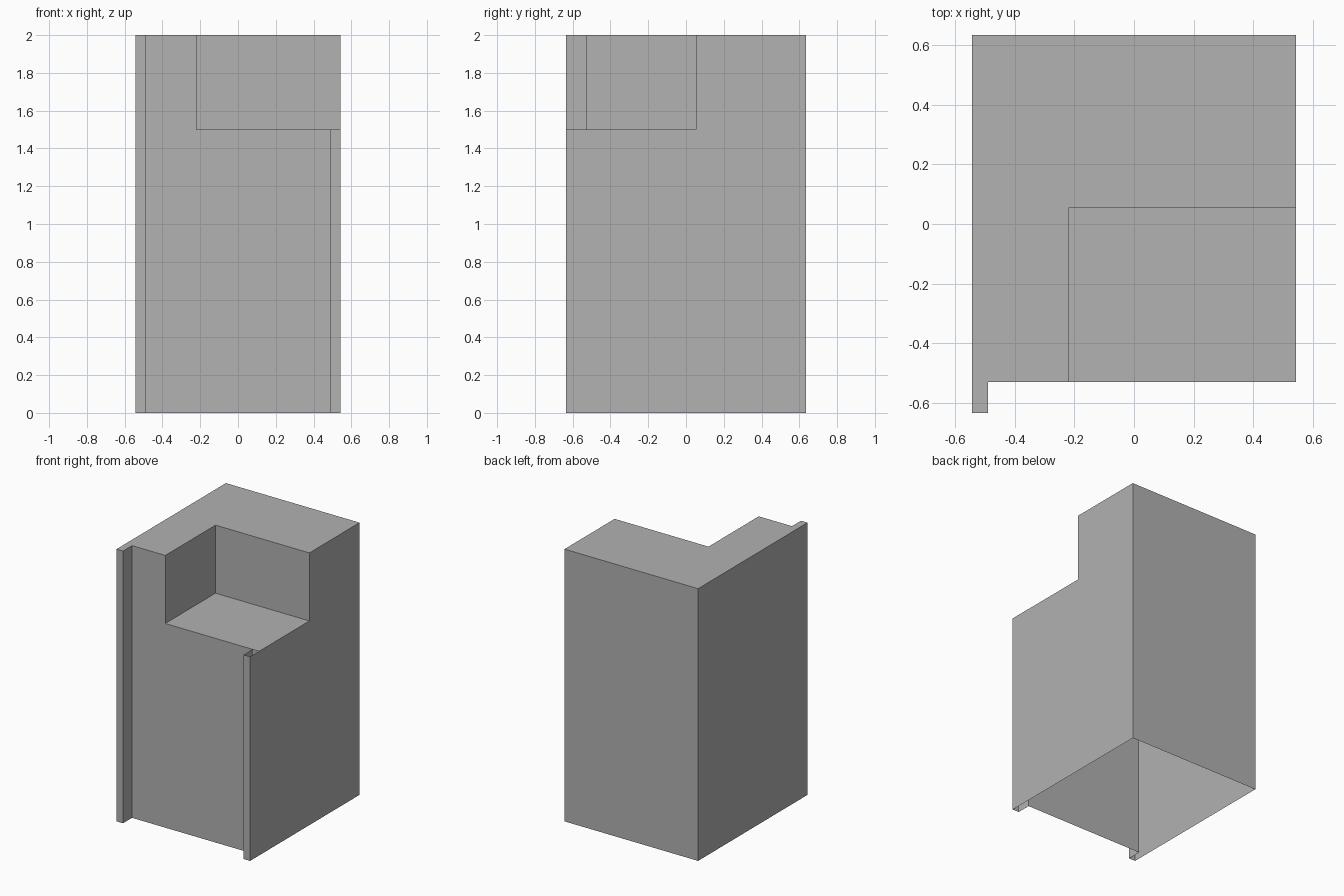
import bpy
import bmesh
import math

cube = bpy.data.objects.get("Cube")
if cube:
    bpy.data.objects.remove(cube, do_unlink=True)

# Plan dimensions
W, D = 0.543, 0.635          # half width, half depth
POST, FRONT = 0.49, -0.53    # inner face of the posts, front panel
NOTCH_X, NOTCH_Y = -0.22, 0.053
LEDGE, TOP = 1.5, 2.0

grey = bpy.data.materials.new("plain grey")
grey.use_nodes = True
grey.diffuse_color = (0.445, 0.445, 0.445, 1)
grey.node_tree.nodes["Principled BSDF"].inputs["Base Color"].default_value = grey.diffuse_color


def cap(bm, outline, z):
    """Flat upward face over a counter-clockwise outline."""
    bm.faces.new([bm.verts.new((x, y, z)) for x, y in outline])


def walls(bm, outline, z0, z1):
    """Thin outward-facing walls around a counter-clockwise outline."""
    for a, b in zip(outline, outline[1:] + outline[:1]):
        corners = [(*a, z0), (*b, z0), (*b, z1), (*a, z1)]
        bm.faces.new([bm.verts.new(c) for c in corners])


left_post = [(-W, -D), (-POST, -D), (-POST, FRONT)]
right_post = [(POST, FRONT), (POST, -D), (W, -D)]
back = [(W, D), (-W, D)]
notch = [(NOTCH_X, FRONT), (NOTCH_X, NOTCH_Y), (W, NOTCH_Y)]

bm = bmesh.new()
# Lower shell, open underneath and above the right post
walls(bm, left_post + [notch[0]] + right_post + [(W, FRONT), notch[2]] + back, 0, LEDGE)
# Upper shell wraps around the corner notch
upper = left_post + notch + back
walls(bm, upper, LEDGE, TOP)
cap(bm, upper, TOP)
# Ledge at the foot of the notch
cap(bm, [notch[0], (POST, FRONT), (W, FRONT), notch[2], notch[1]], LEDGE)

# Join the parts into one clean skin
bmesh.ops.remove_doubles(bm, verts=bm.verts, dist=0.0001)
bmesh.ops.dissolve_limit(bm, angle_limit=math.radians(1), verts=bm.verts, edges=bm.edges)

mesh = bpy.data.meshes.new("cabinet_shell")
bm.to_mesh(mesh)
bm.free()
mesh.materials.append(grey)
shell = bpy.data.objects.new("cabinet_shell", mesh)
bpy.context.collection.objects.link(shell)
